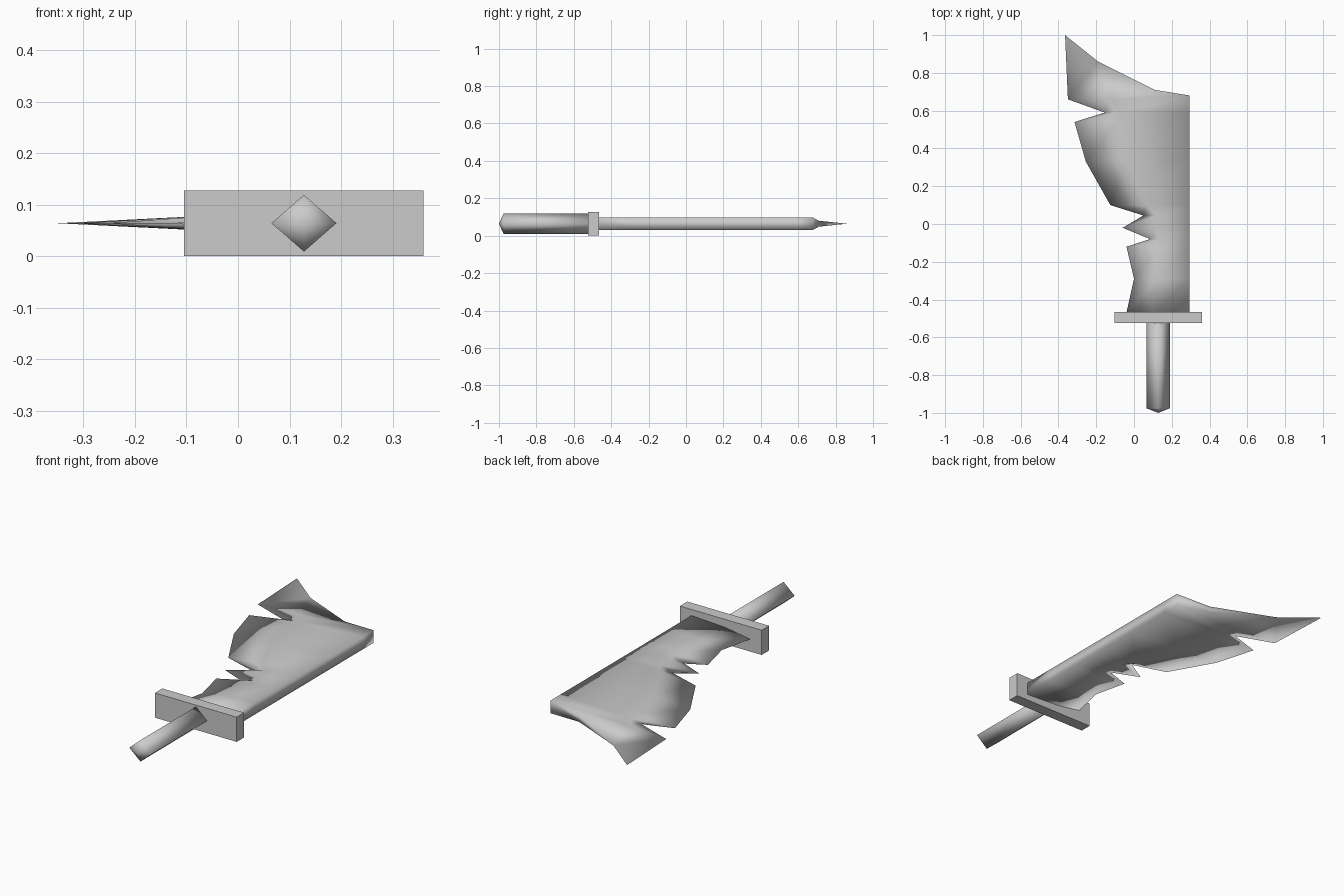
import bpy, bmesh, math
from mathutils import Matrix

cube = bpy.data.objects.get("Cube")
if cube:
    bpy.data.objects.remove(cube, do_unlink=True)

MID = 0.064       # height of the sword's central plane
SPINE_X = 0.295   # back of the blade

steel = bpy.data.materials.new("plain_grey")
steel.use_nodes = True
steel.diffuse_color = (0.6, 0.6, 0.6, 1)
steel.node_tree.nodes["Principled BSDF"].inputs["Base Color"].default_value = (0.6, 0.6, 0.6, 1)


def finish(name, bm, smooth):
    bmesh.ops.recalc_face_normals(bm, faces=bm.faces)
    for f in bm.faces:
        f.smooth = smooth
    mesh = bpy.data.meshes.new(name)
    bm.to_mesh(mesh)
    bm.free()
    mesh.materials.append(steel)
    obj = bpy.data.objects.new(name, mesh)
    bpy.context.collection.objects.link(obj)
    return obj


# Blade: jagged edge point (x, y) and the x where the bevel meets the flat
rows = [(-0.04, -0.47, 0.10), (0.0, -0.29, 0.12), (-0.04, -0.12, 0.13),
        (0.085, -0.08, 0.15), (-0.06, -0.02, 0.13), (0.05, 0.045, 0.12),
        (-0.125, 0.10, 0.07), (-0.255, 0.33, -0.04), (-0.315, 0.54, -0.09),
        (-0.155, 0.59, -0.08), (-0.35, 0.66, -0.12)]


def wedge(x):
    return 0.05 * (x + 0.35)


bm = bmesh.new()
tip = bm.verts.new((-0.365, 1.0, MID))
shoulder = bm.verts.new((-0.19, 0.86, MID))
edge = [bm.verts.new((x, y, MID)) for x, y, m in rows]
sides = []
for s in (1, -1):
    bevel = [bm.verts.new((m, y, MID + s * wedge(m))) for x, y, m in rows]
    spine = [bm.verts.new((SPINE_X, y, MID + s * wedge(SPINE_X))) for x, y, m in rows]
    spine[-1].co.y = 0.68
    top = bm.verts.new((0.11, 0.71, MID + s * 0.016))
    for line_a, line_b in ((edge, bevel), (bevel, spine)):
        for i in range(len(rows) - 1):
            bm.faces.new((line_a[i], line_b[i], line_b[i + 1], line_a[i + 1]))
    # Slanted end of the blade
    bm.faces.new((edge[-1], bevel[-1], shoulder, tip))
    bm.faces.new((bevel[-1], top, shoulder))
    bm.faces.new((bevel[-1], spine[-1], top))
    sides.append((bevel, spine, top))
(b0, s0, t0), (b1, s1, t1) = sides
for i in range(len(rows) - 1):
    bm.faces.new((s0[i], s0[i + 1], s1[i + 1], s1[i]))
bm.faces.new((s0[-1], t0, t1, s1[-1]))
bm.faces.new((t0, shoulder, t1))
bm.faces.new((edge[0], b0[0], s0[0], s1[0], b1[0]))
finish("blade", bm, True)

# Guard
bm = bmesh.new()
bmesh.ops.create_cube(bm, size=1, matrix=Matrix.Translation((0.128, -0.495, MID))
                      @ Matrix.Diagonal((0.465, 0.06, 0.127, 1)))
finish("guard", bm, False)

# Grip: four-sided bar on its corner, with a shallow pointed end
bm = bmesh.new()
rings = []
for y in (-0.975, -0.5):
    rings.append([bm.verts.new((0.128 + 0.063 * math.cos(a * math.pi / 2), y,
                                MID + 0.055 * math.sin(a * math.pi / 2))) for a in range(4)])
point = bm.verts.new((0.128, -1.0, MID))
for i in range(4):
    j = (i + 1) % 4
    bm.faces.new((rings[0][i], rings[0][j], rings[1][j], rings[1][i]))
    bm.faces.new((rings[0][j], rings[0][i], point))
bm.faces.new(rings[1])
finish("grip", bm, True)
